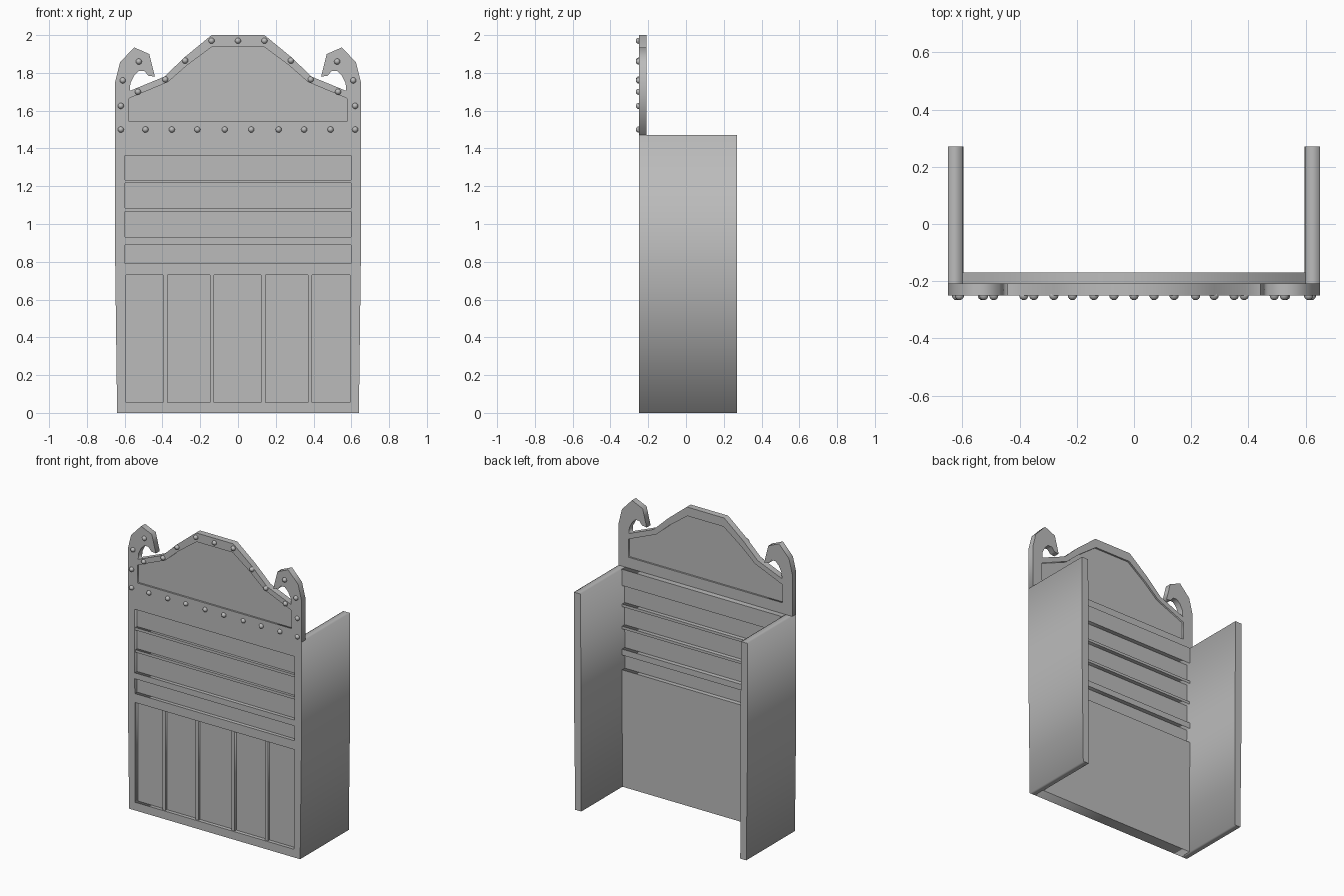
import bpy, math

cube = bpy.data.objects.get("Cube")
if cube:
    bpy.data.objects.remove(cube)

grey = bpy.data.materials.new("plain grey")
grey.use_nodes = True
colour = (0.5, 0.5, 0.5, 1)
grey.diffuse_color = colour
grey.node_tree.nodes["Principled BSDF"].inputs["Base Color"].default_value = colour


def prism(name, outlines, y0, y1):
    """Extrude closed (x, z) outlines from y0 to y1; inner outlines become holes."""
    curve = bpy.data.curves.new(name, "CURVE")
    curve.dimensions = "2D"
    curve.fill_mode = "BOTH"
    curve.extrude = (y1 - y0) / 2
    for outline in outlines:
        spline = curve.splines.new("POLY")
        spline.points.add(len(outline) - 1)
        for point, (x, z) in zip(spline.points, outline):
            point.co = (x, z, 0, 1)
        spline.use_cyclic_u = True
    ob = bpy.data.objects.new(name, curve)
    bpy.context.collection.objects.link(ob)
    ob.rotation_euler.x = math.pi / 2
    ob.location.y = (y0 + y1) / 2
    bpy.ops.object.select_all(action="DESELECT")
    ob.select_set(True)
    bpy.context.view_layer.objects.active = ob
    bpy.ops.object.convert(target="MESH")
    ob = bpy.context.object
    ob.name = name
    ob.data.materials.clear()
    ob.data.materials.append(grey)
    return ob


def board(name, x0, x1, z0, z1, y0, y1):
    return prism(name, [[(x0, z0), (x1, z0), (x1, z1), (x0, z1)]], y0, y1)


def mirrored(half):
    """Complete a right-hand outline with its left-hand reflection."""
    return half + [(-x, z) for x, z in reversed(half)]


# Side walls, narrowing slightly towards the floor
wall = [(0.595, 0), (0.64, 0), (0.65, 0.79), (0.65, 1.47), (0.6, 1.47)]
for side, s in (("left", 1), ("right", -1)):
    prism(side + "_wall", [[(s * x, z) for x, z in wall]], -0.25, 0.27)

# Horizontal rails of the front
FRONT, BACK = -0.25, -0.17
for name, z0, z1 in (("bottom_rail", 0, 0.055), ("middle_rail", 0.73, 0.79),
                     ("top_rail", 1.36, 1.47)):
    board(name, -0.6, 0.6, z0, z1, FRONT, BACK)
board("counter_rail", -0.6, 0.6, 0.89, 0.93, FRONT, BACK)

# Recessed panels
board("lower_panel", -0.6, 0.6, 0.05, 0.74, -0.225, BACK)
board("upper_panel", -0.6, 0.6, 0.78, 1.37, -0.225, -0.2)

# Battens across the panels
for z in (1.075, 1.225):
    board("upper_batten", -0.6, 0.6, z - 0.009, z + 0.009, -0.243, -0.172)
for x in (-0.385, -0.138, 0.134, 0.382):
    board("lower_batten", x - 0.011, x + 0.011, 0.05, 0.74, -0.243, -0.22)
for s in (-1, 1):
    board("edge_batten", s * 0.6 - 0.008, s * 0.6 + 0.008, 0.05, 0.74, -0.243, -0.22)

# Sign frame with a hooked horn at each shoulder
outer = [(0.65, 1.47), (0.65, 1.755), (0.625, 1.855), (0.55, 1.935), (0.47, 1.9),
         (0.44, 1.78), (0.475, 1.785), (0.495, 1.81), (0.525, 1.81), (0.55, 1.785),
         (0.57, 1.745), (0.572, 1.705), (0.39, 1.78), (0.28, 1.885), (0.14, 2.0)]
inner = [(0.577, 1.543), (0.577, 1.665), (0.37, 1.752), (0.27, 1.84), (0.135, 1.94)]
prism("sign_frame", [mirrored(outer), mirrored(inner)], -0.25, -0.208)
prism("sign_panel", [mirrored(inner)], -0.238, -0.22)

# Round studs on the sign frame
studs = [(x, 1.5) for x in (0.07, 0.215, 0.35, 0.49, 0.62)]
studs += [(0.14, 1.97), (0.28, 1.865), (0.385, 1.765), (0.53, 1.7),
          (0.525, 1.86), (0.61, 1.76), (0.62, 1.625)]
for x, z in [(0, 1.97)] + studs + [(-x, z) for x, z in studs]:
    bpy.ops.mesh.primitive_uv_sphere_add(segments=12, ring_count=8, radius=0.016,
                                         location=(x, -0.25, z),
                                         rotation=(math.pi / 2, 0, 0))
    stud = bpy.context.object
    stud.name = "stud"
    stud.data.materials.append(grey)
    bpy.ops.object.shade_smooth()
